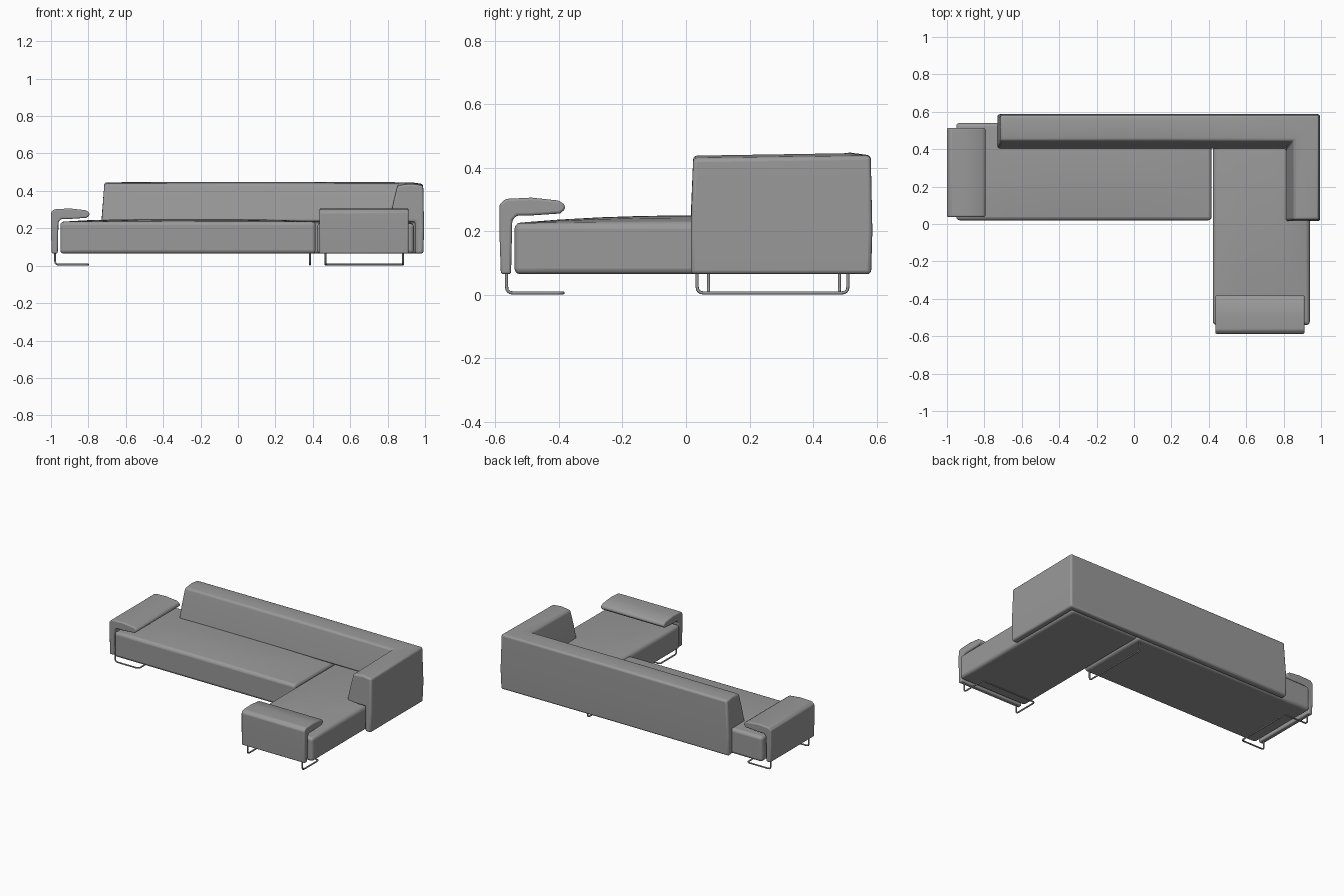
import bpy
import bmesh
import math
from mathutils import Vector

if "Cube" in bpy.data.objects:
    bpy.data.objects.remove(bpy.data.objects["Cube"], do_unlink=True)

grey = bpy.data.materials.new("grey upholstery")
grey.use_nodes = True
grey.diffuse_color = (0.32, 0.32, 0.32, 1)
grey.node_tree.nodes["Principled BSDF"].inputs["Base Color"].default_value = (0.32, 0.32, 0.32, 1)


def finish(name, bm, width):
    """Turn a bmesh into a smooth object with rounded edges."""
    bmesh.ops.recalc_face_normals(bm, faces=bm.faces)
    mesh = bpy.data.meshes.new(name)
    bm.to_mesh(mesh)
    bm.free()
    mesh.materials.append(grey)
    obj = bpy.data.objects.new(name, mesh)
    bpy.context.collection.objects.link(obj)
    bevel = obj.modifiers.new("rounded edges", "BEVEL")
    bevel.width = width
    bevel.segments = 3
    bevel.limit_method = "ANGLE"
    bevel.angle_limit = math.radians(40)
    bpy.ops.object.select_all(action="DESELECT")
    obj.select_set(True)
    bpy.context.view_layer.objects.active = obj
    bpy.ops.object.shade_smooth_by_angle(angle=math.radians(35))
    return obj


def loft(name, sections, width):
    """Join matching closed sections and cap both ends."""
    bm = bmesh.new()
    rings = [[bm.verts.new(p) for p in s] for s in sections]
    n = len(rings[0])
    for a, b in zip(rings, rings[1:]):
        for i in range(n):
            j = (i + 1) % n
            bm.faces.new((a[i], a[j], b[j], b[i]))
    bm.faces.new(rings[0])
    bm.faces.new(rings[-1])
    return finish(name, bm, width)


def cushion(name, x0, x1, y0, y1, z0, z1, crown):
    """Box cushion with a softly domed top."""
    bm = bmesh.new()
    bmesh.ops.create_cube(bm, size=2)
    bmesh.ops.subdivide_edges(bm, edges=bm.edges[:], cuts=7, use_grid_fill=True)
    for v in bm.verts:
        u, w, t = v.co
        dome = crown * (1 - u ** 4) * (1 - w * w) if t > 0.99 else 0
        v.co = ((x0 + x1) / 2 + u * (x1 - x0) / 2,
                (y0 + y1) / 2 + w * (y1 - y0) / 2,
                (z0 + z1) / 2 + t * (z1 - z0) / 2 + dome)
    return finish(name, bm, 0.018)


def tube(name, points, radius=0.005, bend=0.02):
    """Bent steel tube with rounded corners."""
    pts = [Vector(p) for p in points]
    path = [pts[0]]
    for a, b, c in zip(pts, pts[1:], pts[2:]):
        start = b + (a - b).normalized() * bend
        end = b + (c - b).normalized() * bend
        for k in range(5):
            t = k / 4
            path.append(start * (1 - t) ** 2 + b * 2 * t * (1 - t) + end * t * t)
    path.append(pts[-1])
    curve = bpy.data.curves.new(name, "CURVE")
    curve.dimensions = "3D"
    curve.bevel_depth = radius
    curve.bevel_resolution = 2
    curve.use_fill_caps = True
    spline = curve.splines.new("POLY")
    spline.points.add(len(path) - 1)
    for sp, p in zip(spline.points, path):
        sp.co = (*p, 1)
    curve.materials.append(grey)
    obj = bpy.data.objects.new(name, curve)
    bpy.context.collection.objects.link(obj)


# Seats
cushion("main_seat", -0.95, 0.415, 0.02, 0.54, 0.065, 0.235, 0.014)
cushion("chaise_seat", 0.422, 0.94, -0.54, 0.54, 0.065, 0.226, 0.024)

# Corner backrest: (depth from the outer face, height) swept round the corner
back_profile = [(0.004, 0.065), (0, 0.2), (0.005, 0.437), (0.07, 0.446), (0.142, 0.437),
                (0.165, 0.34), (0.185, 0.235), (0.048, 0.235), (0.048, 0.065)]


def lean(z):
    return 0.015 * max(0, z - 0.235) / 0.2


OUT_X, OUT_Y = 0.995, 0.587
loft("corner_backrest", [
    [(-0.73 + lean(z), OUT_Y - d, z) for d, z in back_profile],
    [(0.13, OUT_Y - d, z + 0.002) for d, z in back_profile],
    [(OUT_X - d, OUT_Y - d, z) for d, z in back_profile],
    [(OUT_X - d, 0.015 + lean(z) / 2, z - lean(z) / 2) for d, z in back_profile],
], 0.012)

# Folded armrests: (distance inward, height)
arm_profile = [(0.004, 0.065), (0, 0.18), (0, 0.285), (0.018, 0.302), (0.1, 0.306),
               (0.185, 0.297), (0.204, 0.285), (0.207, 0.27), (0.19, 0.256), (0.1, 0.25),
               (0.055, 0.25), (0.04, 0.235), (0.036, 0.065)]


def end_unit(label, place, a, b):
    """Armrest and its sled leg; place maps (inward, along, z) to the model."""
    loft(label + "_armrest", [[place(u, s, z) for u, z in arm_profile] for s in (a, b)], 0.009)
    p, q, low = a + 0.033, b - 0.03, 0.006
    tube(label + "_sled_leg", [
        place(0.022, p, 0.08), place(0.022, p, low), place(0.2, p, low),
        place(0.2, q, low), place(0.022, q, low), place(0.022, q, 0.08)])


end_unit("right", lambda u, s, z: (-1.0 + u, s, z), 0.038, 0.513)
end_unit("chaise", lambda u, s, z: (s, -0.587 + u, z), 0.435, 0.912)

# Frame leg beside the joint between the seats
tube("middle_leg", [(0.385, 0.035, 0.08), (0.385, 0.035, 0.006),
                    (0.385, 0.51, 0.006), (0.385, 0.51, 0.08)])
